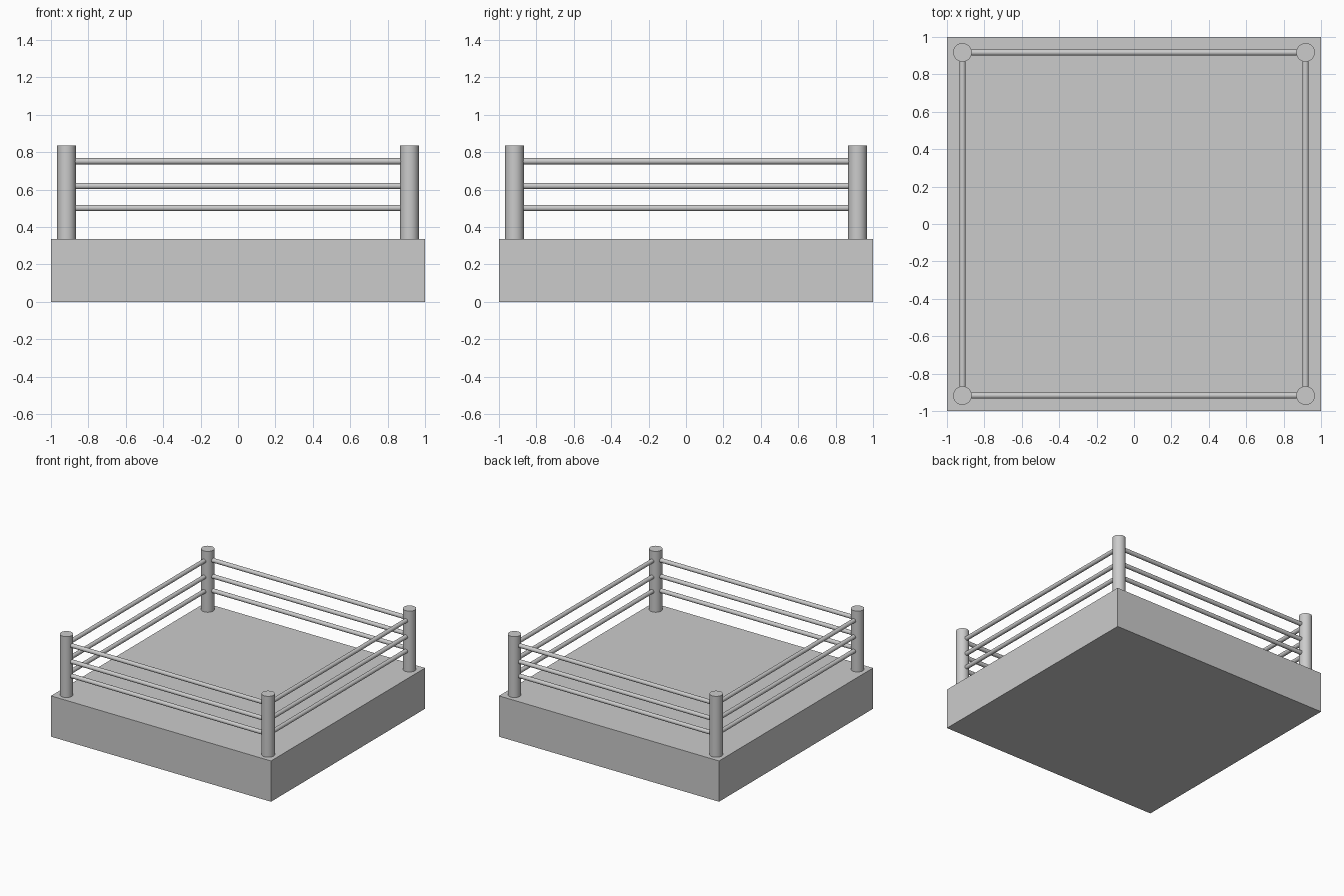
import bpy
import math

cube = bpy.data.objects.get("Cube")
if cube:
    bpy.data.objects.remove(cube, do_unlink=True)

# One plain grey for everything
grey = bpy.data.materials.new("plain_grey")
grey.use_nodes = True
colour = (0.6, 0.6, 0.6, 1.0)
grey.diffuse_color = colour
grey.node_tree.nodes["Principled BSDF"].inputs["Base Color"].default_value = colour

BASE_TOP = 0.335
POST_TOP = 0.835
POST_POS = 0.917
POST_RADIUS = 0.05
ROPE_RADIUS = 0.017
ROPE_HEIGHTS = {"lower": 0.502, "middle": 0.62, "upper": 0.752}


def finish(name):
    obj = bpy.context.object
    obj.name = name
    obj.data.materials.append(grey)
    return obj


def rod(name, radius, length, location, rotation=(0, 0, 0)):
    bpy.ops.mesh.primitive_cylinder_add(vertices=32, radius=radius, depth=length,
                                        location=location, rotation=rotation)
    bpy.ops.object.shade_smooth_by_angle(angle=math.radians(40))
    return finish(name)


# Platform
bpy.ops.mesh.primitive_cube_add(size=1, location=(0, 0, BASE_TOP / 2))
platform = finish("platform")
platform.scale = (2, 2, BASE_TOP)

# Corner posts
for x_name, sx in (("left", 1), ("right", -1)):
    for y_name, sy in (("front", -1), ("back", 1)):
        rod(f"{y_name}_{x_name}_post", POST_RADIUS, POST_TOP - BASE_TOP,
            (sx * POST_POS, sy * POST_POS, (BASE_TOP + POST_TOP) / 2))

# Three ropes on each side, running between post centres
quarter = math.pi / 2
for level, z in ROPE_HEIGHTS.items():
    for side, sign in (("front", -1), ("back", 1)):
        rod(f"{side}_{level}_rope", ROPE_RADIUS, 2 * POST_POS,
            (0, sign * POST_POS, z), (0, quarter, 0))
    for side, sign in (("right", -1), ("left", 1)):
        rod(f"{side}_{level}_rope", ROPE_RADIUS, 2 * POST_POS,
            (sign * POST_POS, 0, z), (quarter, 0, 0))
